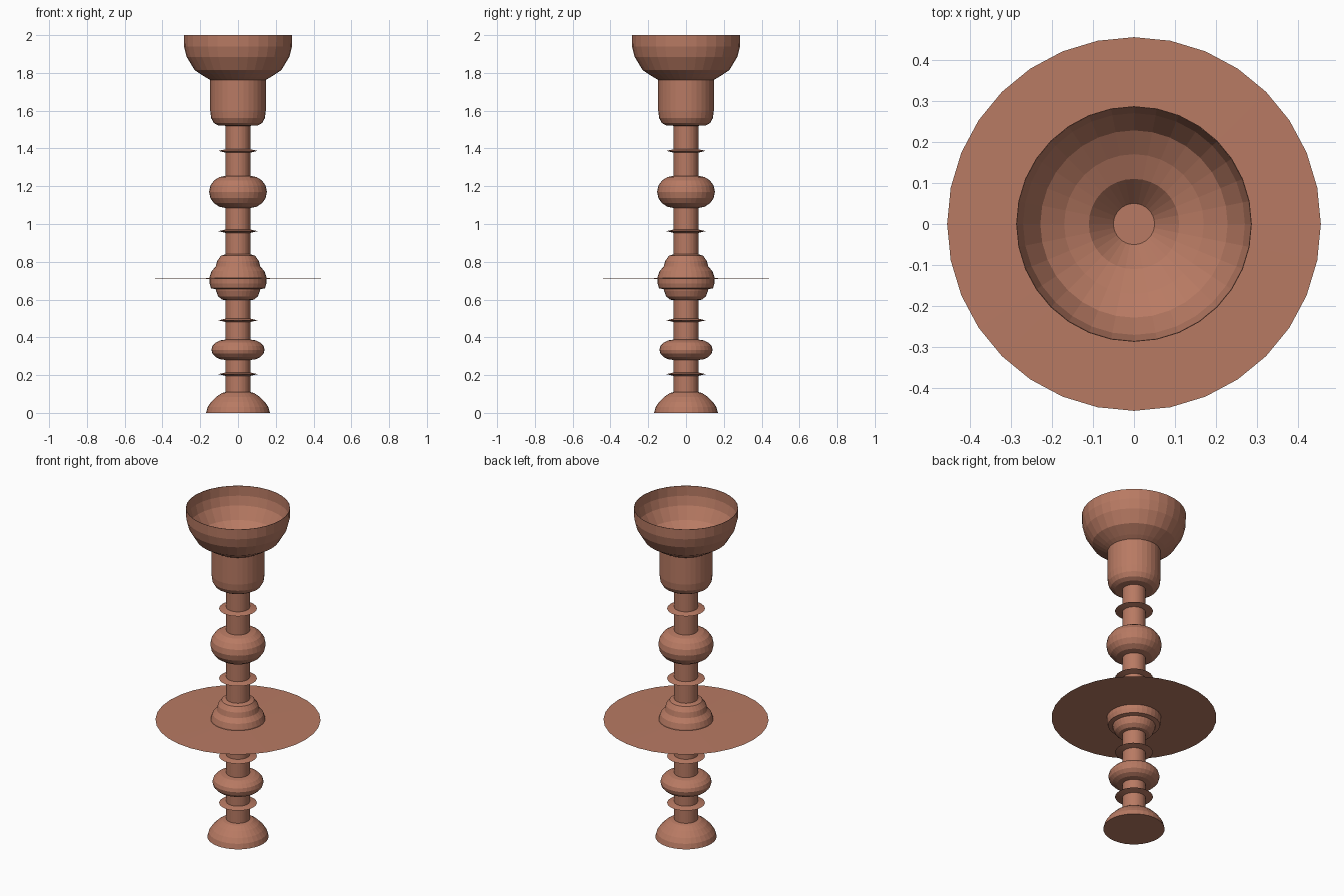
import bpy, bmesh, math

if "Cube" in bpy.data.objects:
    bpy.data.objects.remove(bpy.data.objects["Cube"])

SIDES = 32
STEM = 0.065

clay = bpy.data.materials.new("terracotta")
clay.diffuse_color = (0.48, 0.195, 0.125, 1)
clay.use_nodes = True
clay.node_tree.nodes["Principled BSDF"].inputs["Base Color"].default_value = clay.diffuse_color


def lathe(name, *profiles):
    """Revolve (radius, height) profiles, listed bottom to top on the outside; radius 0 closes."""
    bm = bmesh.new()
    for profile in profiles:
        rings = []
        for r, z in profile:
            if r == 0:
                rings.append([bm.verts.new((0, 0, z))] * SIDES)
            else:
                rings.append([bm.verts.new((r * math.cos(2 * math.pi * i / SIDES),
                                            r * math.sin(2 * math.pi * i / SIDES), z))
                              for i in range(SIDES)])
        for a, b in zip(rings, rings[1:]):
            for i in range(SIDES):
                j = (i + 1) % SIDES
                corners = list(dict.fromkeys((a[i], a[j], b[j], b[i])))
                bm.faces.new(corners)
    mesh = bpy.data.meshes.new(name)
    bm.to_mesh(mesh)
    bm.free()
    mesh.materials.append(clay)
    obj = bpy.data.objects.new(name, mesh)
    bpy.context.collection.objects.link(obj)
    return obj


def bulge(name, z, radius, half):
    """Rounded swelling around the stem."""
    pts = []
    for k in range(-4, 5):
        a = math.pi / 2 * k / 4
        pts.append((STEM + (radius - STEM) * math.cos(a), z + half * math.sin(a)))
    return lathe(name, pts)


def collar(name, z, radius, half):
    """Thin sharp-edged disc around the stem."""
    return lathe(name, [(STEM, z - half), (radius, z), (STEM, z + half)])


# Domed foot
lathe("foot", [(0, 0), (0.169, 0), (0.161, 0.03), (0.143, 0.057), (0.115, 0.085),
               (0.085, 0.105), (STEM, 0.11)])

# Stem pieces between the swellings
spans = [(0.11, 0.28), (0.388, 0.597), (0.84, 1.085), (1.254, 1.52)]
lathe("stem", *[[(STEM, a), (STEM, b)] for a, b in spans])

# Small collars and rounded swellings
for n, z in enumerate((0.205, 0.49, 0.962, 1.387)):
    collar(f"collar_{n + 1}", z, 0.104, 0.009)
bulge("lower_bulge", 0.334, 0.141, 0.054)
bulge("upper_bulge", 1.17, 0.153, 0.085)

# Stepped middle knob and wide drip plate
lathe("middle_knob", [(STEM, 0.597), (0.085, 0.6), (0.105, 0.617), (0.116, 0.645),
                      (0.118, 0.655), (0.143, 0.66), (0.15, 0.685), (0.15, 0.72),
                      (0.14, 0.75), (0.118, 0.775), (0.11, 0.805), (0.09, 0.832),
                      (STEM, 0.84)])
lathe("drip_plate", [(0.149, 0.708), (0.455, 0.71), (0.149, 0.713)])

# Socket cup and open bowl
lathe("socket_cup", [(STEM, 1.52), (0.105, 1.522), (0.128, 1.535), (0.142, 1.56),
                     (0.147, 1.6), (0.147, 1.763)])
lathe("bowl", [(0.147, 1.763), (0.172, 1.777), (0.23, 1.815), (0.272, 1.885),
               (0.286, 1.94), (0.287, 2.0), (0.285, 2.0), (0.284, 1.94), (0.27, 1.887),
               (0.228, 1.818), (0.17, 1.781), (0.11, 1.757), (0.05, 1.69), (0, 1.69)])
